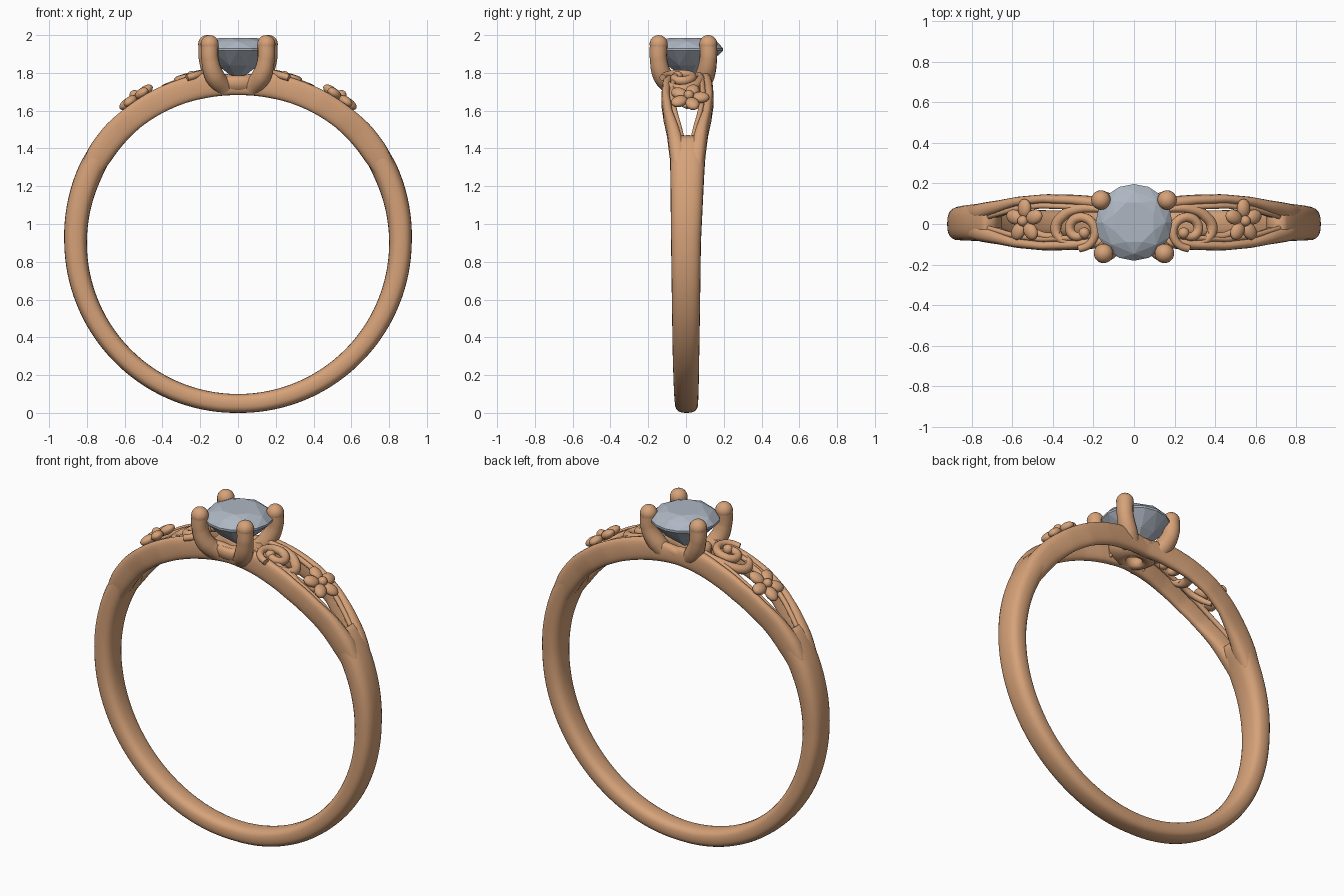
import bpy, bmesh, math
from mathutils import Vector, Matrix

cube = bpy.data.objects.get("Cube")
if cube:
    bpy.data.objects.remove(cube, do_unlink=True)

CENTRE = 0.9  # height of the finger hole's middle


def material(name, colour, metallic=0.0):
    m = bpy.data.materials.new(name)
    m.use_nodes = True
    m.diffuse_color = colour
    m.node_tree.nodes["Principled BSDF"].inputs["Base Color"].default_value = colour
    return m


gold = material("rose gold", (0.67, 0.36, 0.19, 1))
crystal = material("pale crystal", (0.42, 0.47, 0.54, 1))


def finish(name, bm, mat, smooth=True):
    bmesh.ops.recalc_face_normals(bm, faces=bm.faces)
    mesh = bpy.data.meshes.new(name)
    bm.to_mesh(mesh)
    bm.free()
    mesh.materials.append(mat)
    for p in mesh.polygons:
        p.use_smooth = smooth
    ob = bpy.data.objects.new(name, mesh)
    bpy.context.collection.objects.link(ob)
    return ob


def blend(keys, a):
    """Smoothly interpolate rows of (angle, values...) at angle a."""
    for lo, hi in zip(keys, keys[1:]):
        if a <= hi[0]:
            t = max(0, (a - lo[0]) / (hi[0] - lo[0]))
            return [p + (q - p) * t for p, q in zip(lo[1:], hi[1:])]
    return keys[-1][1:]


def on_ring(angle, radius, y):
    return Vector((radius * math.sin(angle), y, CENTRE + radius * math.cos(angle)))


def sweep(name, start, end, steps, shape, sides=24, power=0.75):
    """Rounded section swept round the ring; shape gives inner, outer, y middle, half width."""
    bm = bmesh.new()
    rings = []
    for i in range(steps + 1):
        deg = start + (end - start) * i / steps
        inner, outer, y, half = shape(deg)
        ring = []
        for k in range(sides):
            t = math.tau * k / sides
            c, s = math.cos(t), math.sin(t)
            u = math.copysign(abs(c) ** power, c)
            v = math.copysign(abs(s) ** power, s)
            r = (inner + outer) / 2 + u * (outer - inner) / 2
            ring.append(bm.verts.new(on_ring(math.radians(deg), r, y + v * half)))
        rings.append(ring)
    for a, b in zip(rings, rings[1:]):
        for k in range(sides):
            n = (k + 1) % sides
            bm.faces.new((a[k], a[n], b[n], b[k]))
    bm.faces.new(rings[0])
    bm.faces.new(rings[-1])
    return finish(name, bm, gold)


def wire(name, points, radii, bevel=1.0):
    """Tapered round wire through the points, turned into a mesh."""
    cu = bpy.data.curves.new(name, "CURVE")
    cu.dimensions = "3D"
    cu.bevel_depth = bevel
    cu.bevel_resolution = 5
    cu.use_fill_caps = True
    sp = cu.splines.new("BEZIER")
    sp.bezier_points.add(len(points) - 1)
    for bp, co, r in zip(sp.bezier_points, points, radii):
        bp.co, bp.radius = co, r
        bp.handle_left_type = bp.handle_right_type = "AUTO"
    tmp = bpy.data.objects.new(name + "_path", cu)
    bpy.context.collection.objects.link(tmp)
    bpy.context.view_layer.update()
    mesh = bpy.data.meshes.new_from_object(tmp.evaluated_get(bpy.context.evaluated_depsgraph_get()))
    bpy.data.objects.remove(tmp, do_unlink=True)
    bm = bmesh.new()
    bm.from_mesh(mesh)
    return finish(name, bm, gold)


def ball(bm, matrix):
    bmesh.ops.create_uvsphere(bm, u_segments=20, v_segments=12, radius=1, matrix=matrix)


# Solid lower band, widening towards the shoulders
band_keys = [(50, 0.84, 0.92, 0.01, 0.08), (55, 0.805, 0.935, 0.01, 0.096),
             (65, 0.80, 0.935, 0.007, 0.09), (90, 0.80, 0.92, 0, 0.079),
             (135, 0.80, 0.908, 0, 0.07), (180, 0.80, 0.90, 0.003, 0.06)]
sweep("band", 52, 308, 128, lambda d: blend(band_keys, min(d, 360 - d)))

# Two rails that split from the band and run under the head
rail_keys = [(0, 0.782, 0.885, 0.085, 0.03), (12, 0.785, 0.918, 0.098, 0.03),
             (20, 0.79, 0.92, 0.11, 0.026), (30, 0.795, 0.925, 0.115, 0.024),
             (40, 0.80, 0.93, 0.101, 0.026), (48, 0.80, 0.937, 0.075, 0.035),
             (57, 0.80, 0.937, 0.051, 0.046), (64, 0.81, 0.925, 0.042, 0.042)]
for label, s in (("front", -1), ("back", 1)):
    def rail(d, s=s):
        inner, outer, y, half = blend(rail_keys, abs(d))
        return inner, outer, s * y + 0.008, half
    sweep(label + "_rail", -64, 64, 96, rail, 20)

    # Fine strand lining the inside of each rail
    for side_name, side in (("left", 1), ("right", -1)):
        path, radii = [], []
        for d in range(10, 55, 4):
            y = blend(rail_keys, d)[2] - 0.033
            path.append(on_ring(math.radians(d * side), 0.905, s * y + 0.008))
            radii.append(0.014)
        wire(f"{side_name}_{label}_strand", path, radii)

for side_name, side in (("left", 1), ("right", -1)):
    def place(x, y, r=0.9):
        return on_ring(math.asin(x / r) * side, r, y)

    # Spiral scroll beside the head
    path, radii = [], []
    for i in range(15):
        t = i / 14
        a = math.radians(200 + 430 * t)
        rad = 0.018 + 0.075 * t
        path.append(place(0.27 + rad * math.cos(a), -0.03 + rad * math.sin(a), 0.915))
        radii.append(0.018 + 0.006 * math.sin(math.pi * t))
    wire(side_name + "_scroll", path, radii)
    # Outer leaf of the scroll, sweeping towards the flower
    leaf = [(0.18, 0.075), (0.27, 0.075), (0.35, 0.04), (0.385, -0.02), (0.36, -0.075), (0.29, -0.10)]
    wire(side_name + "_scroll_leaf", [place(x, y) for x, y in leaf],
         [0.018, 0.024, 0.027, 0.027, 0.022, 0.012])
    stem = [(0.36, -0.05), (0.43, -0.06), (0.50, -0.03), (0.54, 0.01)]
    wire(side_name + "_stem", [place(x, y) for x, y in stem], [0.016, 0.018, 0.018, 0.014])
    bm = bmesh.new()
    ball(bm, Matrix.Translation(place(0.245, -0.045, 0.915)) @ Matrix.Scale(0.028, 4))
    finish(side_name + "_scroll_bead", bm, gold)

    # Five-petal flower lying on the shoulder
    tilt = math.radians(35) * side
    frame = Matrix.Translation(on_ring(tilt, 0.935, 0.015)) @ Matrix.Rotation(tilt, 4, "Y")
    bm = bmesh.new()
    for k in range(5):
        turn = Matrix.Rotation(math.tau * k / 5 + math.pi / 2, 4, "Z")
        ball(bm, frame @ turn @ Matrix.Translation((0.062, 0, 0.006))
             @ Matrix.Diagonal((0.047, 0.036, 0.026, 1)))
    ball(bm, frame @ Matrix.Translation((0, 0, 0.02)) @ Matrix.Scale(0.027, 4))
    finish(side_name + "_flower", bm, gold)

# Cup under the stone
bm = bmesh.new()
loops = []
for r, z in ((0.05, 1.69), (0.09, 1.685), (0.14, 1.72), (0.15, 1.765), (0.13, 1.785), (0.09, 1.775), (0.05, 1.735)):
    loops.append([bm.verts.new((r * math.cos(math.tau * k / 32), r * 0.85 * math.sin(math.tau * k / 32), z))
                  for k in range(32)])
for a, b in zip(loops, loops[1:] + loops[:1]):
    for k in range(32):
        bm.faces.new((a[k], a[(k + 1) % 32], b[(k + 1) % 32], b[k]))
finish("setting_cup", bm, gold)

# Four claws with rounded tips
for x_name, sx in (("left", 1), ("right", -1)):
    for y_name, tx, ty in (("front", 0.15, -0.145), ("back", 0.163, 0.118)):
        foot_y = math.copysign(0.07, ty)
        path = [(sx * 0.075, foot_y, 1.72), (sx * 0.125, ty * 0.85, 1.785),
                (sx * (tx - 0.002), ty, 1.87), (sx * tx, ty, 1.952)]
        name = f"{x_name}_{y_name}_claw"
        wire(name, path, [0.05, 0.052, 0.046, 0.047])
        bm = bmesh.new()
        ball(bm, Matrix.Translation(path[-1]) @ Matrix.Scale(0.048, 4))
        finish(name + "_tip", bm, gold)

# Faceted round stone
bm = bmesh.new()
for count, r, z, offset in ((8, 0.105, 1.985, 0.5), (8, 0.155, 1.966, 0), (16, 0.189, 1.93, 0),
                            (16, 0.189, 1.918, 0), (8, 0.115, 1.84, 0.5), (1, 0, 1.755, 0)):
    for k in range(count):
        a = math.tau * (k + offset) / count
        bm.verts.new((r * math.cos(a), 0.008 + r * math.sin(a), z))
bmesh.ops.convex_hull(bm, input=bm.verts)
bmesh.ops.dissolve_limit(bm, angle_limit=0.01, verts=bm.verts, edges=bm.edges)
finish("stone", bm, crystal, smooth=False)
